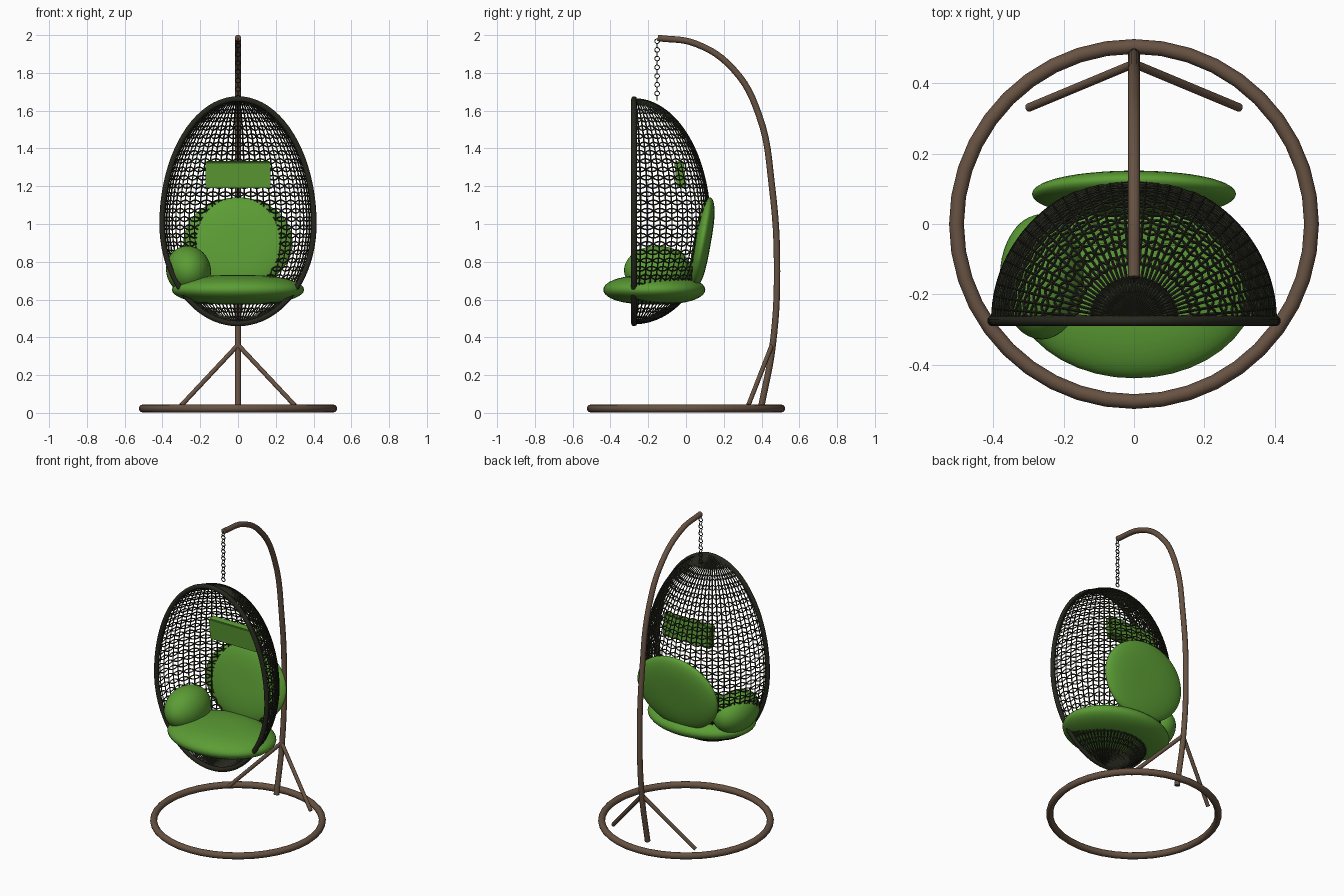
import bpy, bmesh, math
from mathutils import Vector, Matrix

if "Cube" in bpy.data.objects:
    bpy.data.objects.remove(bpy.data.objects["Cube"])

PI = math.pi


def material(name, rgb):
    m = bpy.data.materials.new(name)
    m.diffuse_color = (*rgb, 1)
    m.use_nodes = True
    m.node_tree.nodes["Principled BSDF"].inputs["Base Color"].default_value = m.diffuse_color
    return m


BROWN = material("brown_metal", (0.135, 0.085, 0.055))
DARK = material("dark_wicker", (0.020, 0.020, 0.013))
GREEN = material("green_fabric", (0.105, 0.335, 0.035))


def tubes(name, paths, radius, mat, res=1, cyclic=False, smooth_path=False):
    """Round tubes along point lists, converted to one smooth mesh."""
    cu = bpy.data.curves.new(name, 'CURVE')
    cu.dimensions = '3D'
    cu.bevel_depth = radius
    cu.bevel_resolution = res
    cu.use_fill_caps = True
    for pts in paths:
        if smooth_path:
            sp = cu.splines.new('BEZIER')
            sp.bezier_points.add(len(pts) - 1)
            sp.resolution_u = 6
            for b, p in zip(sp.bezier_points, pts):
                b.co = p
                b.handle_left_type = b.handle_right_type = 'AUTO'
        else:
            sp = cu.splines.new('POLY')
            sp.points.add(len(pts) - 1)
            for b, p in zip(sp.points, pts):
                b.co = (*p, 1)
        sp.use_cyclic_u = cyclic
    ob = bpy.data.objects.new(name, cu)
    bpy.context.collection.objects.link(ob)
    finish(ob, mat)
    return ob


def finish(ob, mat):
    ob.data.materials.append(mat)
    bpy.ops.object.select_all(action='DESELECT')
    ob.select_set(True)
    bpy.context.view_layer.objects.active = ob
    if ob.type == 'CURVE':
        bpy.ops.object.convert(target='MESH')
    bpy.ops.object.shade_smooth_by_angle(angle=math.radians(50))


def cushion(name, centre, size, rot=(0, 0, 0), power=2.0):
    """Squashed sphere; a higher power gives a flatter face."""
    bm = bmesh.new()
    bmesh.ops.create_uvsphere(bm, u_segments=40, v_segments=24, radius=1)
    for v in bm.verts:
        rho = min(1.0, math.hypot(v.co.x, v.co.y))
        v.co.z = math.copysign((1 - rho ** power) ** 0.5, v.co.z)
        v.co = Vector(a * b for a, b in zip(v.co, size))
    me = bpy.data.meshes.new(name)
    bm.to_mesh(me)
    bm.free()
    ob = bpy.data.objects.new(name, me)
    ob.location = centre
    ob.rotation_euler = rot
    bpy.context.collection.objects.link(ob)
    finish(ob, GREEN)


def circle(c, r, n, u, v):
    return [Vector(c) + r * (math.cos(2 * PI * i / n) * Vector(u)
            + math.sin(2 * PI * i / n) * Vector(v)) for i in range(n)]


# Stand: floor ring, curved pole and two struts
X, Y, Z = (1, 0, 0), (0, 1, 0), (0, 0, 1)
tubes("base_ring", [circle((0, 0, 0.023), 0.504, 40, X, Y)], 0.021, BROWN, 4, True)
pole = [(0.40, 0.04), (0.458, 0.35), (0.482, 0.75), (0.455, 1.2), (0.385, 1.58),
        (0.25, 1.82), (0.05, 1.955), (-0.15, 1.985)]
tubes("pole", [[(0, y, z) for y, z in pole]], 0.017, BROWN, 4, smooth_path=True)
tubes("struts", [[(0, 0.455, 0.36), (s * 0.30, 0.33, 0.04)] for s in (-1, 1)],
      0.012, BROWN, 3)

# Chain of alternating links
links = []
n_links = 14
for i in range(n_links):
    z = 1.968 - i * (1.968 - 1.668) / (n_links - 1)
    links.append(circle((0, -0.153, z), 0.0125, 14, Y if i % 2 == 0 else X, Z))
tubes("chain", links, 0.0028, DARK, 1, True)

# Egg basket: half of a solid of revolution about the vertical line y = Y0
Y0, ZC, R, UP, DOWN = -0.275, 1.0, 0.402, 0.662, 0.527


def egg(phi, t):
    """phi: turn about the axis, t: angle from bottom (-90) to top (+90)."""
    r = R * math.cos(t)
    return (r * math.cos(phi), Y0 + r * math.sin(phi),
            ZC + math.sin(t) * (UP if t > 0 else DOWN))


rim = [egg(0, -PI / 2 + PI * i / 40) for i in range(40)]
rim += [egg(PI, PI / 2 - PI * i / 40) for i in range(40)]
tubes("basket_rim", [rim], 0.015, DARK, 3, True)

ribs = 36
tubes("basket_ribs", [[egg(PI * k / ribs, -1.54 + 3.08 * i / 36) for i in range(37)]
                      for k in range(1, ribs)], 0.0042, DARK, 0)

# Weave: pairs of opposite waves crossing between the ribs
strands = []
rows = 27
for k in range(rows):
    z = 0.50 + (1.64 - 0.50) * k / (rows - 1)
    for s in (-1, 1):
        pts = []
        for i in range(ribs * 2 + 1):
            zz = z + s * 0.013 * math.sin(PI * i / 4 + k * PI / 2)
            h = (zz - ZC) / (UP if zz > ZC else DOWN)
            pts.append(egg(PI * i / (ribs * 2), math.asin(max(-1, min(1, h)))))
        strands.append(pts)
tubes("basket_weave", strands, 0.004, DARK, 0)

# Cushions
cushion("seat_cushion", (0, -0.168, 0.652), (0.35, 0.27, 0.078), power=2.6)
cushion("back_cushion", (0, 0.085, 0.90), (0.29, 0.245, 0.046),
        (math.radians(80), 0, 0), 3.0)
cushion("side_pillow", (-0.262, -0.15, 0.755), (0.118, 0.178, 0.13),
        (0, math.radians(-15), 0))

# Box-shaped head pillow
bm = bmesh.new()
bmesh.ops.create_cube(bm, size=1)
bmesh.ops.scale(bm, verts=bm.verts, vec=(0.345, 0.05, 0.14))
bmesh.ops.bevel(bm, geom=bm.edges[:], offset=0.005, segments=2, affect='EDGES')
me = bpy.data.meshes.new("head_pillow")
bm.to_mesh(me)
bm.free()
head = bpy.data.objects.new("head_pillow", me)
head.location = (0, -0.03, 1.262)
head.rotation_euler = (math.radians(6), 0, 0)
bpy.context.collection.objects.link(head)
finish(head, GREEN)
